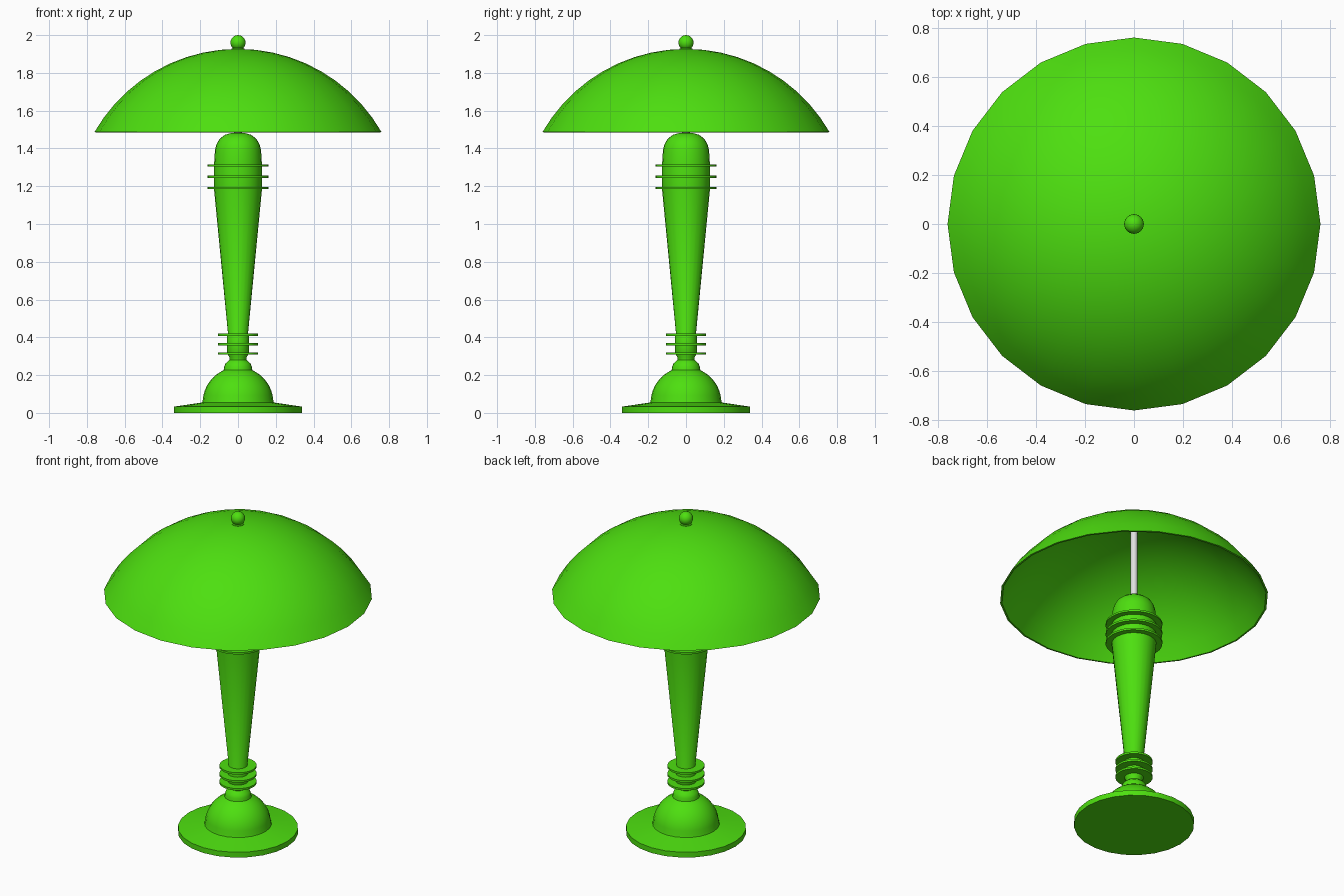
import bpy, bmesh, math

if "Cube" in bpy.data.objects:
    bpy.data.objects.remove(bpy.data.objects["Cube"])

SIDES = 24


def material(name, rgb):
    m = bpy.data.materials.new(name)
    m.diffuse_color = (*rgb, 1)
    m.use_nodes = True
    m.node_tree.nodes["Principled BSDF"].inputs["Base Color"].default_value = m.diffuse_color
    return m


green = material("bright green", (0.075, 0.74, 0.005))
grey = material("pale grey", (0.75, 0.75, 0.75))


def lathe(name, profile, mat=green, angle=40, sides=SIDES):
    """Spin a list of (radius, height) points around the z axis."""
    bm = bmesh.new()
    rings = []
    for r, z in profile:
        if r < 1e-5:
            rings.append([bm.verts.new((0, 0, z))] * sides)
        else:
            rings.append([bm.verts.new((r * math.cos(2 * math.pi * i / sides),
                                        r * math.sin(2 * math.pi * i / sides), z))
                          for i in range(sides)])
    for a, b in zip(rings, rings[1:]):
        for i in range(sides):
            j = (i + 1) % sides
            bm.faces.new(list(dict.fromkeys((a[i], a[j], b[j], b[i]))))
    bmesh.ops.recalc_face_normals(bm, faces=bm.faces)
    me = bpy.data.meshes.new(name)
    bm.to_mesh(me)
    bm.free()
    me.materials.append(mat)
    ob = bpy.data.objects.new(name, me)
    bpy.context.collection.objects.link(ob)
    bpy.ops.object.select_all(action='DESELECT')
    ob.select_set(True)
    bpy.context.view_layer.objects.active = ob
    bpy.ops.object.shade_smooth_by_angle(angle=math.radians(angle))
    return ob


def arc(radius, centre_z, a0, a1, n):
    """Arc points; the angle in degrees is measured from straight up."""
    pts = []
    for i in range(n + 1):
        a = math.radians(a0 + (a1 - a0) * i / n)
        pts.append((radius * math.sin(a), centre_z + radius * math.cos(a)))
    return pts


# Foot: flat disc with a shallow cone, then a dome and a small collar
lathe("base", [(0, 0), (0.34, 0), (0.34, 0.033), (0.19, 0.055)]
      + arc(0.187, 0.055, 86, 24, 8)
      + [(0.073, 0.245), (0.066, 0.262), (0.045, 0.28), (0, 0.28)])

# Tapered column with a rounded cap
lathe("column", [(0, 0.27), (0.046, 0.27), (0.046, 0.295), (0.058, 0.315),
                 (0.058, 0.41), (0.053, 0.42), (0.127, 1.185), (0.127, 1.31),
                 (0.122, 1.39), (0.115, 1.42), (0.098, 1.45),
                 (0.07, 1.472), (0.035, 1.482), (0, 1.484)])

# Decorative rings at the bottom and top of the column
for group, radius, inner, heights in (("lower_ring", 0.105, 0.05, (0.315, 0.364, 0.414)),
                                      ("upper_ring", 0.161, 0.11, (1.19, 1.25, 1.31))):
    for k, z in enumerate(heights):
        h = 0.006
        lathe(f"{group}_{k + 1}", [(inner, z - h), (radius, z - h), (radius, z + h),
                                   (inner, z + h), (inner, z - h)])

# Rod carrying the shade
lathe("rod", [(0, 1.46), (0.02, 1.46), (0.02, 1.91), (0, 1.91)], grey, sides=16)

# Thin domed shade: outer skin, rim, inner skin
lathe("shade", arc(0.876, 1.051, 0, 60.2, 10) + arc(0.866, 1.051, 59.9, 0, 10))

# Finial
lathe("finial_neck", [(0, 1.91), (0.034, 1.915), (0.034, 1.928), (0.022, 1.934),
                      (0.022, 1.945), (0, 1.945)])
lathe("finial_ball", arc(0.04, 1.96, 0, 180, 12))
